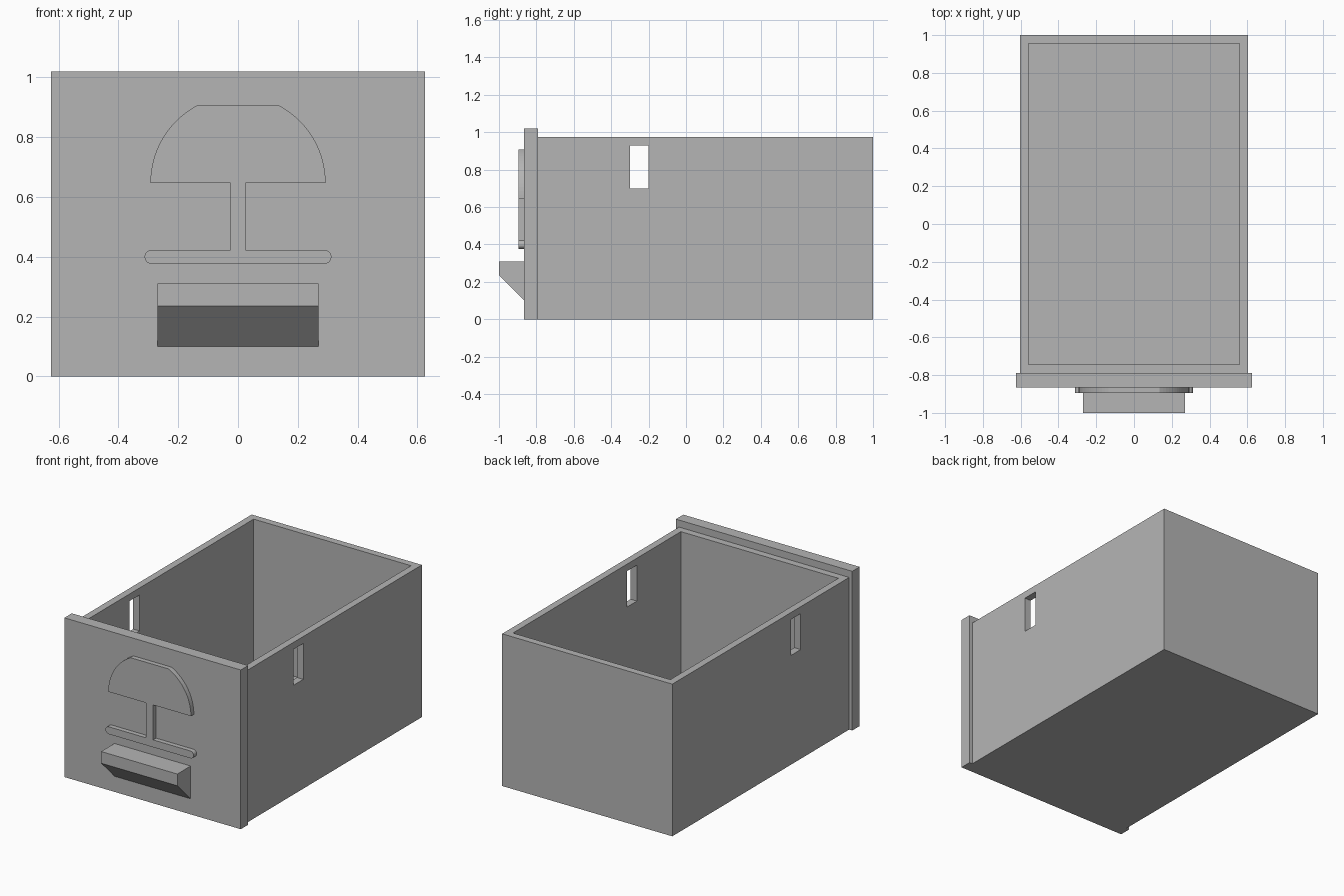
import bpy, bmesh, math

if "Cube" in bpy.data.objects:
    bpy.data.objects.remove(bpy.data.objects["Cube"], do_unlink=True)

grey = bpy.data.materials.new("plain_grey")
grey.use_nodes = True
colour = (0.46, 0.46, 0.46, 1)
grey.diffuse_color = colour
grey.node_tree.nodes["Principled BSDF"].inputs["Base Color"].default_value = colour


def prism(name, outline, to_3d, start, end):
    """Extrude a flat outline between two depths."""
    bm = bmesh.new()
    a = [bm.verts.new(to_3d(u, v, start)) for u, v in outline]
    b = [bm.verts.new(to_3d(u, v, end)) for u, v in outline]
    bm.faces.new(a)
    bm.faces.new(b)
    n = len(a)
    for i in range(n):
        j = (i + 1) % n
        bm.faces.new((a[i], a[j], b[j], b[i]))
    bmesh.ops.recalc_face_normals(bm, faces=bm.faces)
    mesh = bpy.data.meshes.new(name)
    bm.to_mesh(mesh)
    bm.free()
    mesh.materials.append(grey)
    ob = bpy.data.objects.new(name, mesh)
    bpy.context.collection.objects.link(ob)
    return ob


def box(name, x, y, z):
    outline = [(x[0], y[0]), (x[1], y[0]), (x[1], y[1]), (x[0], y[1])]
    return prism(name, outline, lambda u, v, d: (u, v, d), *z)


def cut(ob, cutter):
    """Subtract the cutter, bake the result and discard the cutter."""
    mod = ob.modifiers.new("cut", 'BOOLEAN')
    mod.operation = 'DIFFERENCE'
    mod.solver = 'EXACT'
    mod.object = cutter
    cutter.hide_render = True
    bpy.context.view_layer.update()
    graph = bpy.context.evaluated_depsgraph_get()
    mesh = bpy.data.meshes.new_from_object(ob.evaluated_get(graph))
    ob.modifiers.clear()
    ob.data = mesh
    bpy.data.objects.remove(cutter, do_unlink=True)


# Open drawer body with a slot through both side walls
WALL = 0.045
X, FRONT, BACK, TOP = 0.603, -0.79, 1.0, 0.975
body = box("drawer_body", (-X, X), (FRONT, BACK), (0, TOP))
cut(body, box("cavity_cutter", (WALL - X, X - WALL),
              (FRONT + WALL, BACK - WALL), (WALL, TOP + 0.2)))
cut(body, box("slot_cutter", (-1, 1), (-0.3, -0.2), (0.7, 0.93)))

# Front panel, slightly wider and taller than the body
PANEL = -0.865
box("front_panel", (-0.625, 0.625), (PANEL, FRONT), (0, 1.02))

# Wedge-shaped pull handle
prism("pull_handle", [(PANEL, 0.31), (-1, 0.31), (-1, 0.235), (PANEL, 0.10)],
      lambda u, v, d: (d, u, v), -0.27, 0.27)

# Raised emblem: flat-topped dome, stem and rounded bar as one outline
DOME_R, DOME_Z, STEM = 0.293, 0.647, 0.025
BAR_R, BAR_Z, BAR_X = 0.0235, 0.3995, 0.289
flat = math.acos(0.135 / DOME_R)
half = [(BAR_X + BAR_R * math.cos(t), BAR_Z + BAR_R * math.sin(t))
        for t in (math.pi * (i / 10 - 0.5) for i in range(11))]
half += [(STEM, BAR_Z + BAR_R), (STEM, DOME_Z)]
half += [(DOME_R * math.cos(t), DOME_Z + DOME_R * math.sin(t))
         for t in (flat * i / 16 for i in range(17))]
outline = half + [(-x, z) for x, z in reversed(half)]
prism("emblem", outline, lambda u, v, d: (u, d, v), PANEL, -0.895)
